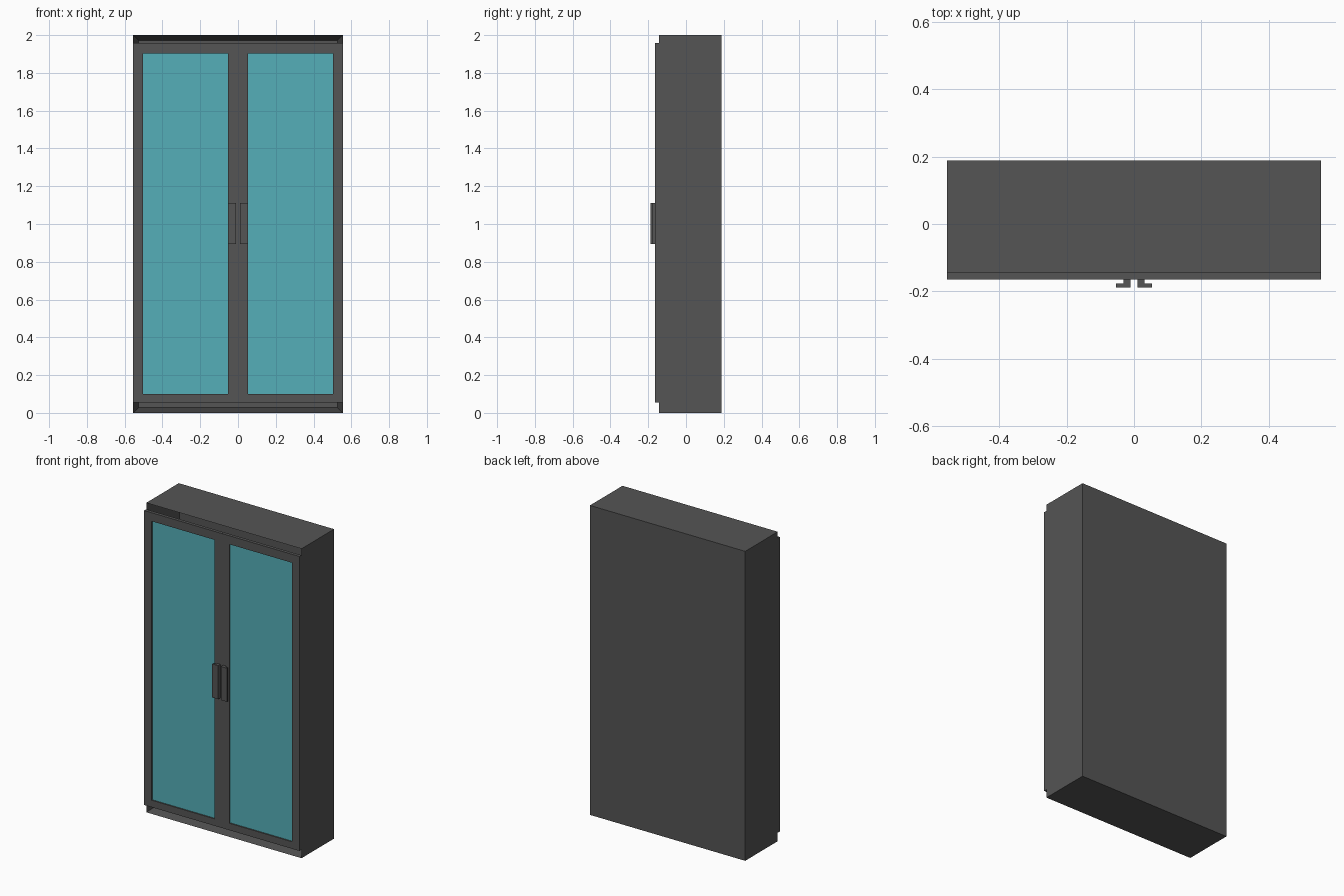
import bpy
import bmesh

if "Cube" in bpy.data.objects:
    bpy.data.objects.remove(bpy.data.objects["Cube"])


def material(name, rgb):
    m = bpy.data.materials.new(name)
    m.diffuse_color = (*rgb, 1.0)
    m.use_nodes = True
    m.node_tree.nodes["Principled BSDF"].inputs["Base Color"].default_value = m.diffuse_color
    return m


DARK = material("dark_grey", (0.09, 0.09, 0.09))
TEAL = material("teal_glass", (0.09, 0.43, 0.48))


def finish(name, bm, mat):
    bmesh.ops.recalc_face_normals(bm, faces=bm.faces)
    me = bpy.data.meshes.new(name)
    bm.to_mesh(me)
    bm.free()
    ob = bpy.data.objects.new(name, me)
    me.materials.append(mat)
    bpy.context.collection.objects.link(ob)
    return ob


def extrude_all(bm, vec):
    """Turn a flat sheet into a closed solid."""
    ext = bmesh.ops.extrude_face_region(bm, geom=bm.faces[:], use_keep_orig=True)
    verts = [g for g in ext["geom"] if isinstance(g, bmesh.types.BMVert)]
    bmesh.ops.translate(bm, verts=verts, vec=vec)


def rect(x0, x1, z0, z1):
    return [(x0, z0), (x1, z0), (x1, z1), (x0, z1)]


def frame(name, outer, inner, y0, y1, mat):
    """Rectangular ring between two outlines."""
    bm = bmesh.new()
    o = [bm.verts.new((x, y0, z)) for x, z in rect(*outer)]
    i = [bm.verts.new((x, y0, z)) for x, z in rect(*inner)]
    for k in range(4):
        n = (k + 1) % 4
        bm.faces.new((o[k], o[n], i[n], i[k]))
    extrude_all(bm, (0, y1 - y0, 0))
    return finish(name, bm, mat)


def panel(name, bounds, y0, y1, mat):
    bm = bmesh.new()
    bm.faces.new([bm.verts.new((x, y0, z)) for x, z in rect(*bounds)])
    extrude_all(bm, (0, y1 - y0, 0))
    return finish(name, bm, mat)


HALF_W, HEIGHT = 0.555, 2.0
BACK, BODY_FRONT, DOOR_FRONT, HANDLE_FRONT = 0.188, -0.144, -0.165, -0.188

# Carcass: block with its front hollowed out behind the doors
bm = bmesh.new()
front = bm.faces.new([bm.verts.new((x, BODY_FRONT, z))
                      for x, z in rect(-HALF_W, HALF_W, 0, HEIGHT)])
extrude_all(bm, (0, BACK - BODY_FRONT, 0))
bmesh.ops.recalc_face_normals(bm, faces=bm.faces)
front = min(bm.faces, key=lambda f: f.calc_center_median().y)
bmesh.ops.inset_region(bm, faces=[front], thickness=0.04)
bmesh.ops.translate(bm, verts=front.verts[:], vec=(0, 0.30, 0))
finish("cabinet_body", bm, DARK)

for side, s in (("left", -1), ("right", 1)):
    def span(a, b):
        return (min(s * a, s * b), max(s * a, s * b))

    # Door frame with recessed glass pane
    opening = (*span(0.053, 0.503), 0.10, 1.903)
    frame(side + "_door_frame", (*span(0.0005, HALF_W), 0.055, 1.958),
          opening, DOOR_FRONT, BODY_FRONT, DARK)
    panel(side + "_door_glass", opening, DOOR_FRONT + 0.008, BODY_FRONT - 0.005, TEAL)

    # L-shaped pull handle, profile seen from above
    profile = [(0.01, DOOR_FRONT), (0.01, HANDLE_FRONT), (0.053, HANDLE_FRONT),
               (0.053, -0.176), (0.031, -0.176), (0.031, DOOR_FRONT)]
    bm = bmesh.new()
    bm.faces.new([bm.verts.new((s * x, y, 0.893)) for x, y in profile])
    extrude_all(bm, (0, 0, 0.217))
    finish(side + "_handle", bm, DARK)
